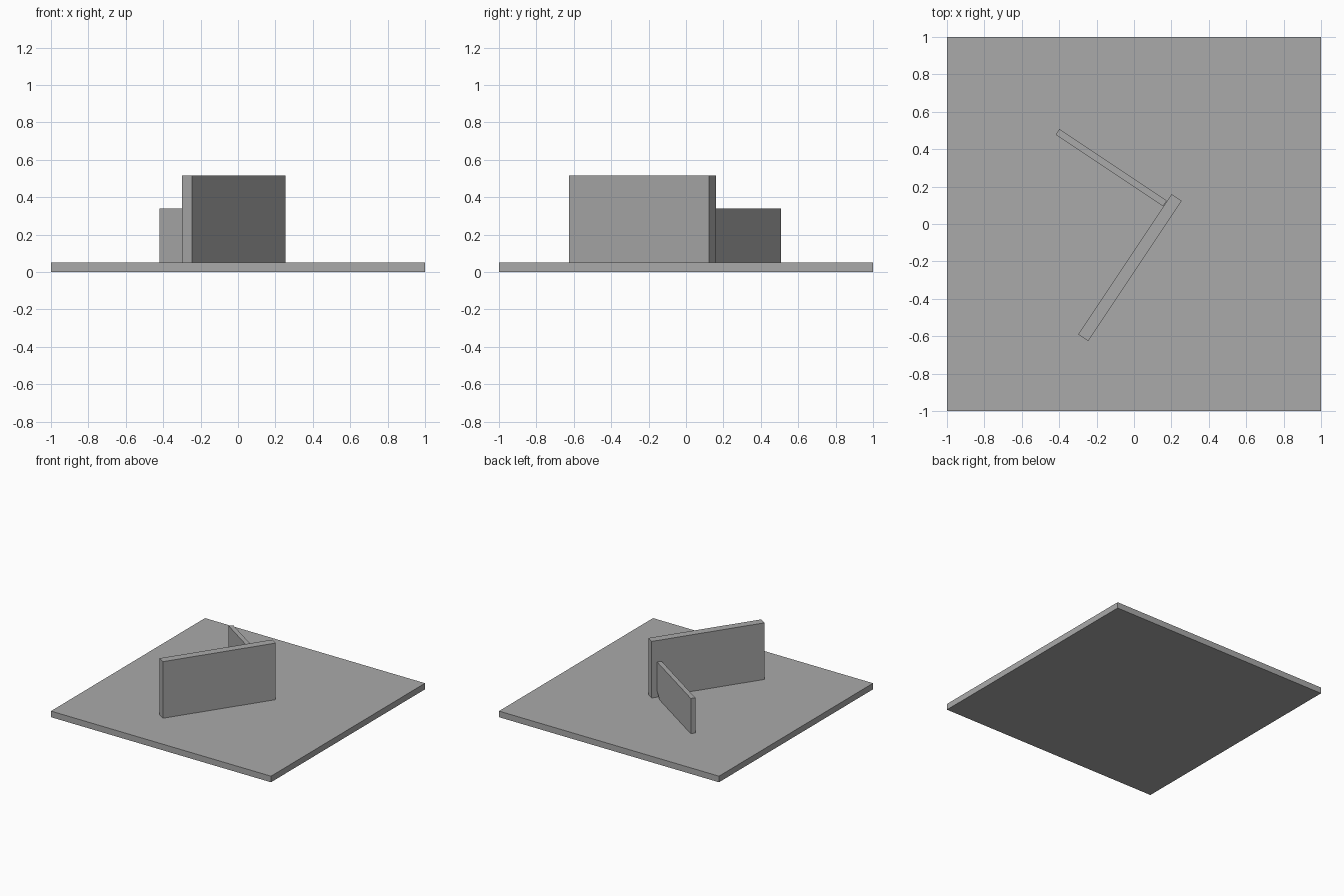
import bpy
import bmesh
from math import atan2
from mathutils import Matrix, Vector

cube = bpy.data.objects.get("Cube")
if cube:
    bpy.data.objects.remove(cube, do_unlink=True)

grey = bpy.data.materials.new("plain_grey")
grey.use_nodes = True
colour = (0.4, 0.4, 0.4, 1)
grey.diffuse_color = colour
grey.node_tree.nodes["Principled BSDF"].inputs["Base Color"].default_value = colour


def plate(name, profile, thickness, start=(0, 0), end=(1, 0)):
    """Extrude a (distance, height) profile, centred on the line start-end."""
    direction = Vector(end) - Vector(start)
    place = Matrix.Translation((*start, 0)) @ Matrix.Rotation(
        atan2(direction.y, direction.x), 4, "Z")
    bm = bmesh.new()
    face = bm.faces.new([bm.verts.new((d, -thickness / 2, z)) for d, z in profile])
    extruded = bmesh.ops.extrude_face_region(bm, geom=[face])["geom"]
    moved = [v for v in extruded if isinstance(v, bmesh.types.BMVert)]
    bmesh.ops.translate(bm, verts=moved, vec=(0, thickness, 0))
    bmesh.ops.recalc_face_normals(bm, faces=bm.faces)
    bm.transform(place)
    mesh = bpy.data.meshes.new(name)
    bm.to_mesh(mesh)
    bm.free()
    mesh.materials.append(grey)
    bpy.context.collection.objects.link(bpy.data.objects.new(name, mesh))


BASE = 0.05
TALL, LOW = 0.515, 0.34
SNIPE = 0.05

# Square base
plate("base_plate", [(-1, 0), (1, 0), (1, BASE), (-1, BASE)], 2)

# Tall diagonal upright
start, end = Vector((-0.272, -0.608)), Vector((0.228, 0.142))
length = (end - start).length
plate("tall_upright", [(0, BASE), (length, BASE), (length, TALL), (0, TALL)],
      0.065, start, end)

# Low stiffener square to the upright, its inner bottom corner snipped off
start, end = Vector((0.165, 0.11)), Vector((-0.409, 0.493))
length = (end - start).length
plate("low_stiffener", [(SNIPE, BASE), (length, BASE), (length, LOW),
                        (0, LOW), (0, BASE + SNIPE)], 0.036, start, end)
